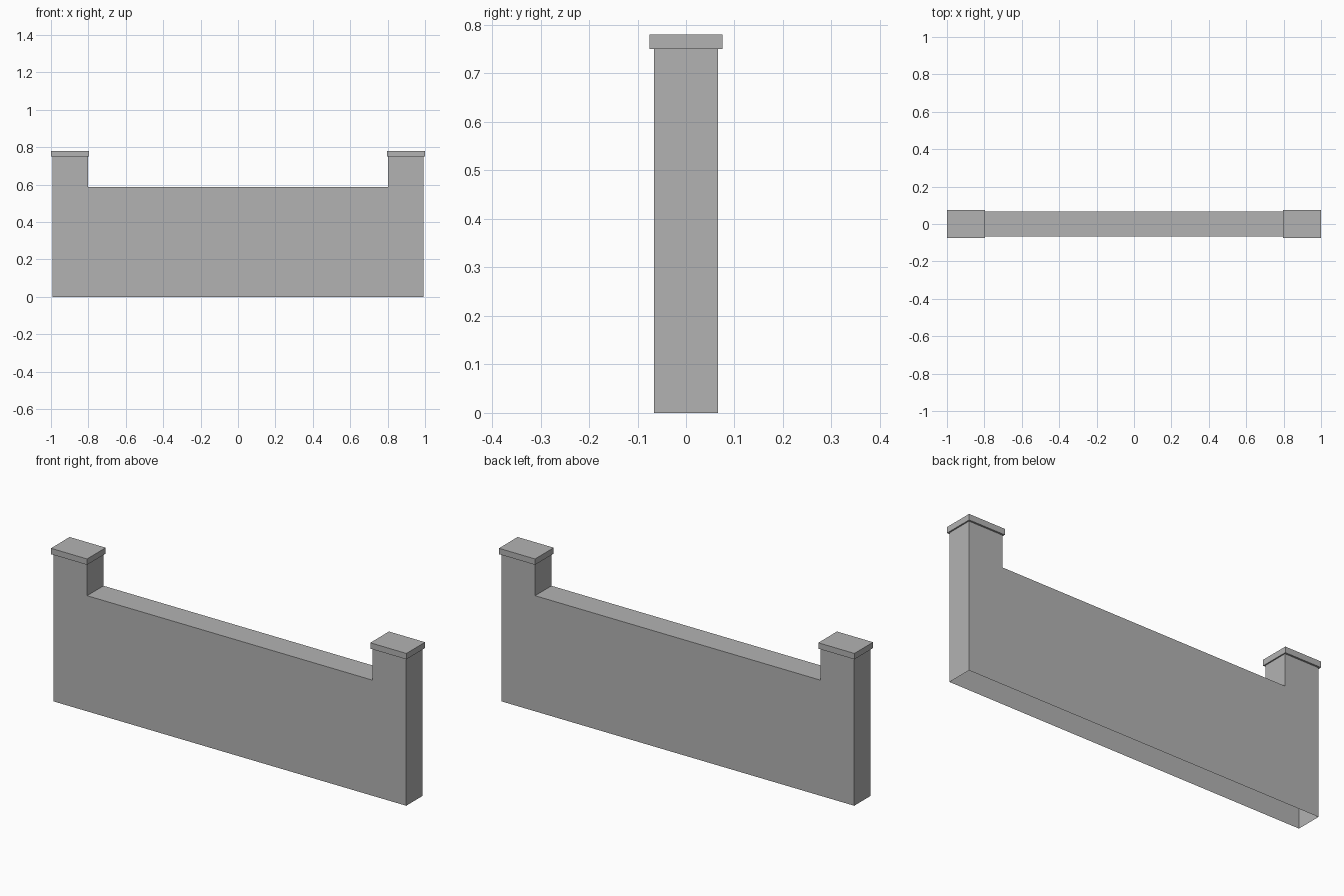
import bpy
import bmesh

cube = bpy.data.objects.get("Cube")
if cube:
    bpy.data.objects.remove(cube, do_unlink=True)

# Single stone grey
stone = bpy.data.materials.new("stone_grey")
stone.use_nodes = True
grey = (0.45, 0.45, 0.45, 1)
stone.diffuse_color = grey
stone.node_tree.nodes["Principled BSDF"].inputs["Base Color"].default_value = grey

END_X, INNER_X = 0.993, 0.803
WALL_TOP, PILLAR_TOP, CAP_TOP = 0.588, 0.75, 0.78
WALL_Y, CAP_Y = 0.066, 0.075


def extruded(name, profile, half_depth, open_bottom=False):
    """Extrude an x-z profile along y, centred on y = 0."""
    bm = bmesh.new()
    face = bm.faces.new([bm.verts.new((x, -half_depth, z)) for x, z in profile])
    result = bmesh.ops.extrude_face_region(bm, geom=[face], use_keep_orig=True)
    moved = [v for v in result["geom"] if isinstance(v, bmesh.types.BMVert)]
    bmesh.ops.translate(bm, verts=moved, vec=(0, 2 * half_depth, 0))
    bmesh.ops.recalc_face_normals(bm, faces=bm.faces)
    if open_bottom:
        base = [f for f in bm.faces if all(abs(v.co.z) < 0.001 for v in f.verts)]
        bmesh.ops.delete(bm, geom=base, context='FACES_ONLY')
    mesh = bpy.data.meshes.new(name)
    bm.to_mesh(mesh)
    bm.free()
    mesh.materials.append(stone)
    obj = bpy.data.objects.new(name, mesh)
    bpy.context.collection.objects.link(obj)
    return obj


# Hollow wall with a raised pillar at each end, open underneath
right_half = [(END_X, 0), (END_X, PILLAR_TOP), (INNER_X, PILLAR_TOP), (INNER_X, WALL_TOP)]
left_half = [(-x, z) for x, z in reversed(right_half)]
extruded("wall_with_pillars", right_half + left_half, WALL_Y, open_bottom=True)

# Overhanging cap slab on each pillar
for side, name in ((1, "left_cap"), (-1, "right_cap")):
    outer, inner = side, side * 0.797
    extruded(name, [(outer, PILLAR_TOP), (outer, CAP_TOP),
                    (inner, CAP_TOP), (inner, PILLAR_TOP)], CAP_Y)
